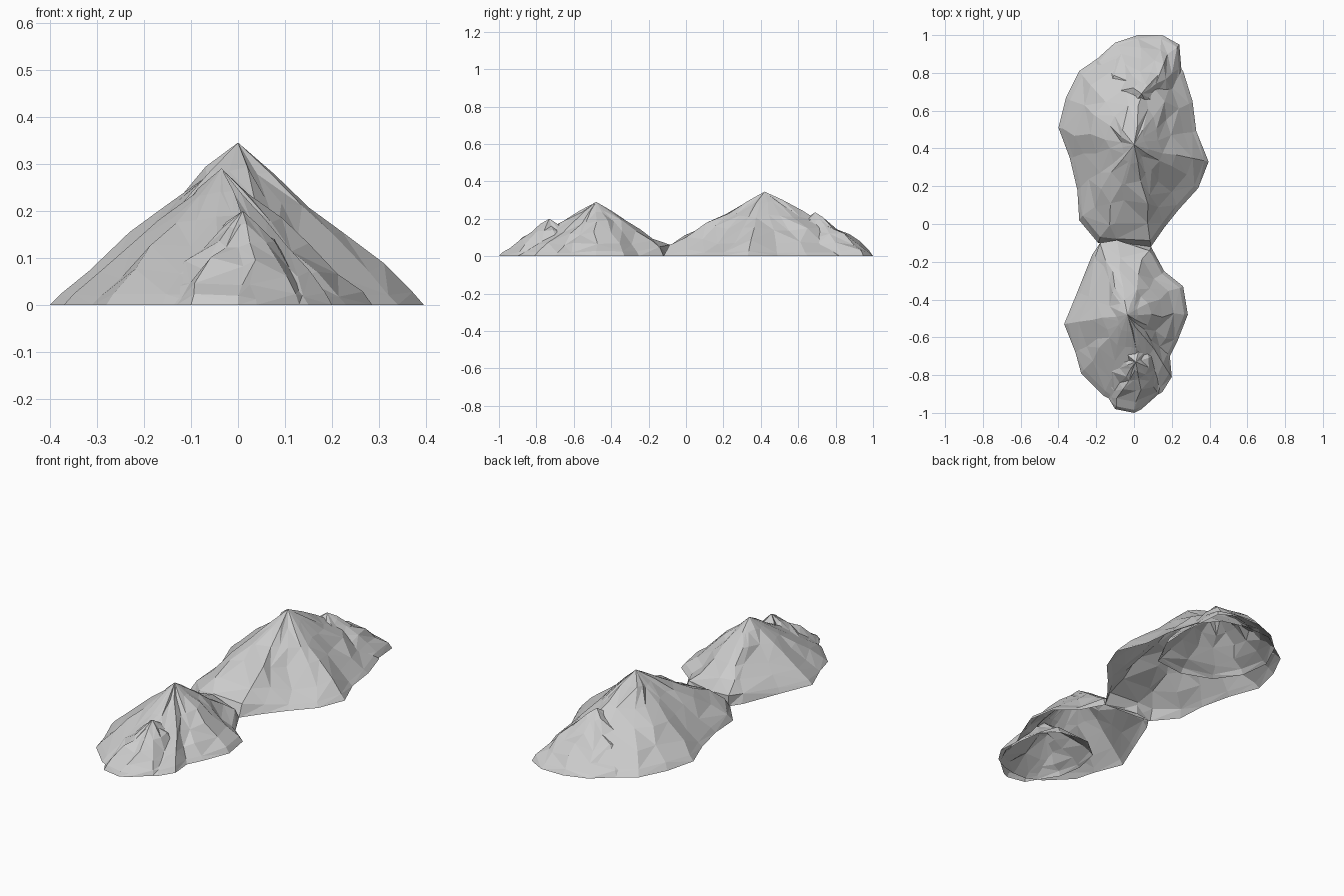
import bpy, bmesh, math, random

grey = bpy.data.materials.new("light_grey_rock")
grey.diffuse_color = (0.6, 0.6, 0.6, 1)

RINGS = [0, 0.06, 0.22, 0.42, 0.62, 0.82]


def mountain(name, outline, peak, rough=0.03, seed=1):
    """Open faceted shell: outline points (x, y, lift[, bulge]) run up in rings to the peak.
    lift raises the foot of the slope, bulge raises its middle; large lifts get a sheer foot."""
    rnd = random.Random(seed)
    px, py, pz = peak
    bm = bmesh.new()
    rows = []
    for t in RINGS:
        row = []
        for x, y, lift, *bulge in outline:
            f = t + lift * (1 - t) * min(1, t / 0.06)
            f += sum(bulge) * 4 * t * (1 - t)
            dx, dy = x - px, y - py
            swing, s = 0, 1 - t
            if t > 0.1:
                f += rnd.uniform(-rough, rough)
                swing = rnd.uniform(-0.08, 0.08)
                s += rnd.uniform(-0.025, 0.025)
            elif lift > 0.13:
                s = 1
            row.append(bm.verts.new((px + s * (dx - dy * swing),
                                     py + s * (dy + dx * swing), pz * f)))
        rows.append(row)
    top = bm.verts.new(peak)
    n = len(outline)
    for i in range(n):
        j = (i + 1) % n
        for a, b in zip(rows, rows[1:]):
            if rnd.random() < 0.5:
                bm.faces.new((a[i], a[j], b[j]))
                bm.faces.new((a[i], b[j], b[i]))
            else:
                bm.faces.new((a[i], a[j], b[i]))
                bm.faces.new((a[j], b[j], b[i]))
        bm.faces.new((rows[-1][i], rows[-1][j], top))
    mesh = bpy.data.meshes.new(name)
    bm.to_mesh(mesh)
    bm.free()
    mesh.materials.append(grey)
    ob = bpy.data.objects.new(name, mesh)
    bpy.context.collection.objects.link(ob)
    return ob


# Large rear mountain
large = [(0.09, -0.12, 0.12), (0.16, -0.02, 0.05), (0.24, 0.08, 0.0), (0.34, 0.19, 0.0),
         (0.395, 0.33, 0.02), (0.33, 0.49, -0.01), (0.31, 0.65, 0.0), (0.26, 0.81, 0.0),
         (0.18, 0.91, 0.0), (0.06, 0.94, 0.0, 0.12), (-0.10, 0.94, 0.0, 0.06),
         (-0.29, 0.81, 0.02, 0.03), (-0.36, 0.67, 0.04), (-0.40, 0.51, 0.01), (-0.34, 0.35, 0.0),
         (-0.30, 0.18, 0.02), (-0.29, 0.02, 0.05), (-0.19, -0.10, 0.10), (-0.10, -0.11, 0.13)]
mountain("large_mountain", large, (0.0, 0.42, 0.345), seed=3)

# Lesser peak on the back of the large mountain
large_side = [(0.24, 0.95, 0.08), (0.15, 1.0, 0.02), (0.02, 1.0, 0.06), (-0.10, 0.96, 0.0),
              (-0.20, 0.87, 0.06), (-0.27, 0.72, 0.0), (-0.25, 0.56, 0.05), (-0.16, 0.43, 0.0),
              (0.0, 0.37, 0.04), (0.17, 0.39, 0.0), (0.25, 0.55, 0.08), (0.26, 0.70, 0.0),
              (0.25, 0.83, 0.06)]
mountain("large_mountain_side_peak", large_side, (0.04, 0.69, 0.235), rough=0.06, seed=8)

# Small front mountain
small = [(0.0, -0.95, 0.0, 0.05), (0.08, -0.93, 0.0), (0.15, -0.89, 0.0), (0.20, -0.81, 0.03),
         (0.19, -0.70, 0.0), (0.23, -0.62, 0.0), (0.285, -0.48, 0.04), (0.26, -0.33, 0.03),
         (0.16, -0.25, 0.03), (0.09, -0.12, 0.12), (-0.09, -0.085, 0.16), (-0.18, -0.10, 0.14),
         (-0.22, -0.16, 0.10), (-0.30, -0.36, 0.03), (-0.37, -0.53, 0.02), (-0.31, -0.68, 0.0),
         (-0.28, -0.79, 0.02), (-0.16, -0.91, 0.02), (-0.08, -0.95, 0.0, 0.04)]
mountain("small_mountain", small, (-0.035, -0.48, 0.29), seed=12)

# Lesser peak on the front of the small mountain
small_side = [(0.0, -1.0, 0.04), (0.04, -0.98, 0.0), (0.13, -0.90, 0.06), (0.18, -0.80, 0.0),
              (0.18, -0.68, 0.06), (0.16, -0.56, 0.0), (0.08, -0.48, 0.05), (-0.08, -0.46, 0.0),
              (-0.19, -0.55, 0.05), (-0.22, -0.69, 0.0), (-0.20, -0.82, 0.06),
              (-0.13, -0.93, 0.0), (-0.10, -0.98, 0.06)]
mountain("small_mountain_side_peak", small_side, (0.01, -0.73, 0.20), rough=0.06, seed=21)
